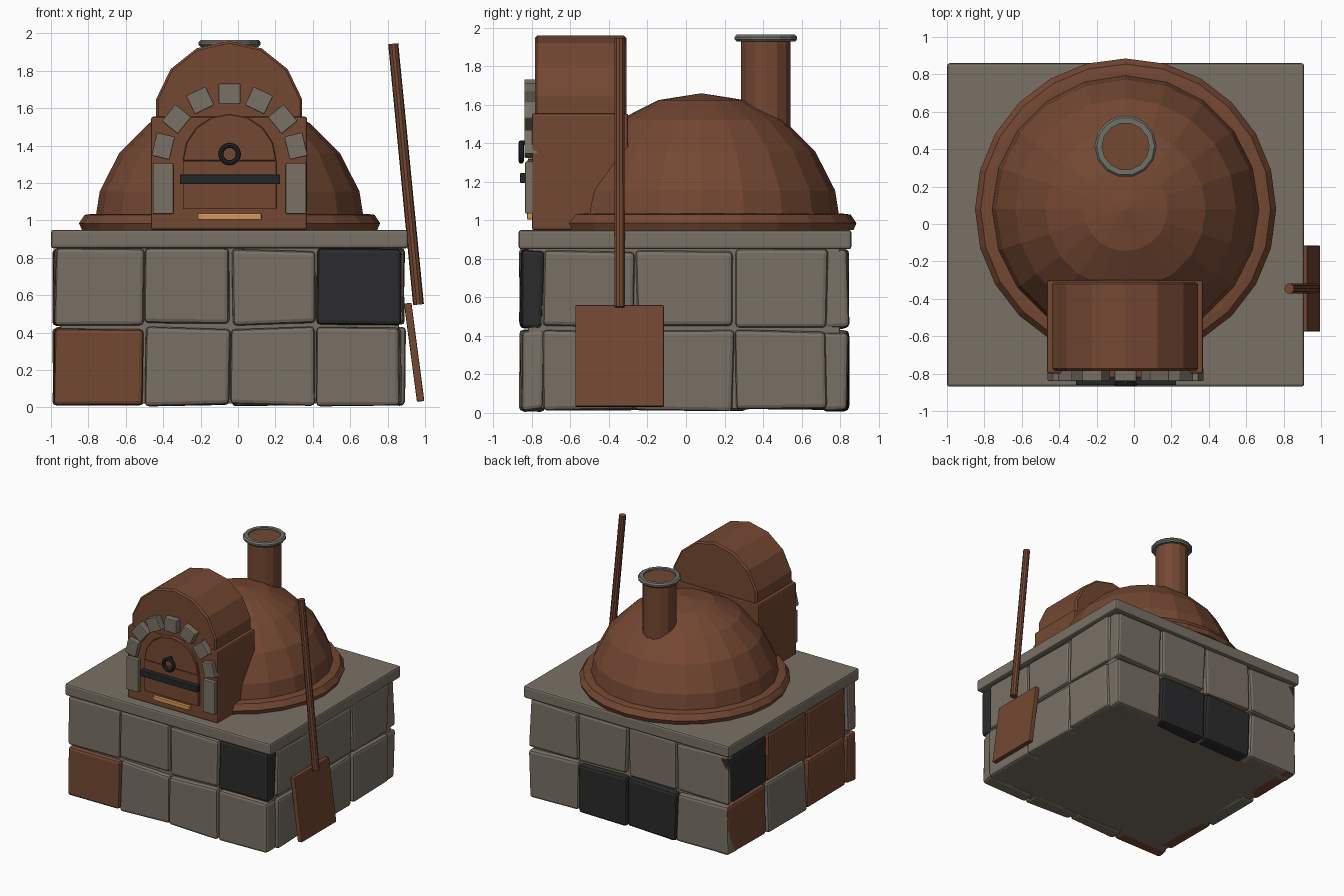
import bpy, bmesh, math, random
from mathutils import Matrix, Vector

random.seed(4)
if "Cube" in bpy.data.objects:
    bpy.data.objects.remove(bpy.data.objects["Cube"])


def material(name, r, g, b):
    m = bpy.data.materials.new(name)
    m.use_nodes = True
    m.diffuse_color = (r, g, b, 1)
    m.node_tree.nodes["Principled BSDF"].inputs["Base Color"].default_value = (r, g, b, 1)
    return m


CLAY = material("brown_clay", 0.175, 0.064, 0.032)
STONE = material("grey_stone", 0.19, 0.164, 0.13)
DARK = material("dark_stone", 0.024, 0.024, 0.026)
IRON = material("black_iron", 0.017, 0.019, 0.022)
CAP = material("cap_grey", 0.165, 0.165, 0.145)
GLOW = material("pale_wood", 0.66, 0.31, 0.1)

CX = -0.045  # centre line of the oven


def finish(name, bm, mat, bevel=0.0, segments=2):
    bmesh.ops.recalc_face_normals(bm, faces=bm.faces)
    mesh = bpy.data.meshes.new(name)
    bm.to_mesh(mesh)
    bm.free()
    mesh.materials.append(mat)
    ob = bpy.data.objects.new(name, mesh)
    bpy.context.collection.objects.link(ob)
    if bevel:
        mod = ob.modifiers.new("bevel", 'BEVEL')
        mod.width, mod.segments = bevel, segments
        mod.angle_limit = math.radians(40)
    return ob


def box(name, mat, x, y, z, bevel=0.008, jitter=0.0, segments=2):
    bm = bmesh.new()
    bmesh.ops.create_cube(bm, size=1)
    for v in bm.verts:
        v.co = Vector([(a + b) / 2 + c * (b - a) + random.uniform(-jitter, jitter)
                       for c, (a, b) in zip(v.co, (x, y, z))])
    return finish(name, bm, mat, bevel, segments)


def prism(name, mat, outline, y0, y1, bevel=0.008):
    """Extrude an (x, z) outline along y."""
    bm = bmesh.new()
    face = bm.faces.new([bm.verts.new((x, y0, z)) for x, z in outline])
    new = bmesh.ops.extrude_face_region(bm, geom=[face])["geom"]
    bmesh.ops.translate(bm, vec=(0, y1 - y0, 0),
                        verts=[g for g in new if isinstance(g, bmesh.types.BMVert)])
    return finish(name, bm, mat, bevel, 1)


def lathe(name, mat, profile, sides, centre):
    """Spin an (r, z) profile about z and close its ends."""
    bm = bmesh.new()
    rings = [[bm.verts.new((r * math.cos(t), r * math.sin(t), z))
              for t in (math.tau * i / sides for i in range(sides))] for r, z in profile]
    for low, high in zip(rings, rings[1:]):
        for i in range(sides):
            j = (i + 1) % sides
            bm.faces.new((low[i], low[j], high[j], high[i]))
    bm.faces.new(rings[0])
    bm.faces.new(rings[-1])
    bmesh.ops.remove_doubles(bm, verts=bm.verts, dist=0.0005)
    ob = finish(name, bm, mat)
    ob.location = (*centre, 0)
    return ob


# Plinth: core, worktop slab and two courses of rough stones
box("plinth_core", STONE, (-0.95, 0.86), (-0.82, 0.8), (0.02, 0.87))
box("worktop", STONE, (-1.0, 0.91), (-0.87, 0.86), (0.85, 0.95), 0.015)

ROWS = [(0.015, 0.425), (0.445, 0.845)]
X_EDGES = [-0.985, -0.5, -0.04, 0.415, 0.875]
RIGHT_Y = [-0.75, -0.265, 0.25, 0.735]
LEFT_Y = [-0.72, -0.2, 0.33, 0.845]
# Colour of every stone, lower course first
FRONT = [[CLAY, STONE, STONE, STONE], [STONE, STONE, STONE, DARK]]
BACK = [[STONE, DARK, DARK, STONE], [STONE] * 4]
LEFT = [[CLAY, STONE, CLAY], [CLAY, CLAY, DARK]]
RIGHT = [[STONE] * 3, [STONE] * 3]


def course(name, colours, edges, depth, row, along_x):
    for i, mat in enumerate(colours):
        run = (edges[i] + 0.006, edges[i + 1] - 0.006)
        x, y = (run, depth) if along_x else (depth, run)
        box(f"{name}_stone", mat, x, y, ROWS[row], 0.022, 0.01)


for row in (0, 1):
    course("front", FRONT[row], X_EDGES, (-0.86, -0.74), row, True)
    course("back", BACK[row], X_EDGES, (0.71, 0.84), row, True)
    course("right", RIGHT[row], RIGHT_Y, (0.75, 0.89), row, False)
    course("left", LEFT[row], LEFT_Y, (-0.985, -0.86), row, False)

# Dome with a flared foot ring
R, DOME_Z = 0.73, 0.93
dome = [(R * math.cos(a), DOME_Z + R * math.sin(a))
        for a in (math.radians(18 * i) for i in range(6))]
lathe("dome", CLAY, dome, 20, (CX, 0.08))
lathe("dome_foot", CLAY, [(0.79, 0.95), (0.805, 0.985), (0.775, 1.03), (0.735, 1.035)],
      24, (CX, 0.08))

# Chimney and its collar
FLUE = (CX, 0.415)
lathe("chimney", CLAY, [(0.132, 1.4), (0.132, 1.95)], 14, FLUE)
lathe("chimney_collar", CAP, [(0.126, 1.93), (0.155, 1.928), (0.166, 1.94), (0.166, 1.953),
                              (0.155, 1.965), (0.126, 1.965), (0.126, 1.93)], 14, FLUE)

# Oven mouth: square block topped with a barrel vault
box("mouth_block", CLAY, (-0.465, 0.37), (-0.8, -0.3), (0.95, 1.555), 0.012)
vault = [(CX - 0.0025 + 0.4 * math.sin(a), 1.56 + 0.4 * math.cos(a))
         for a in (math.tau * i / 14 for i in range(14))]
prism("mouth_vault", CLAY, vault, -0.785, -0.31, 0.012)

# Stone surround: two jambs and seven arch stones
for x in (-0.4, 0.31):
    box("jamb_stone", STONE, (x - 0.055, x + 0.055), (-0.835, -0.77), (1.035, 1.305), 0.006)
for i in range(-3, 4):
    angle = math.radians(25.5 * i)
    stone = box("arch_stone", STONE, (-0.058, 0.058), (-0.84, -0.77), (-0.055, 0.055), 0.006)
    if abs(i) == 3:
        stone.scale = (1.1, 1, 0.9)
    stone.rotation_euler.y = angle
    stone.location = (CX + 0.365 * math.sin(angle), 0, 1.312 + 0.365 * math.cos(angle))

# Door: plank, arched head, bar, ring pull and sill
box("door_plank", CLAY, (-0.295, 0.205), (-0.822, -0.78), (1.06, 1.318), 0.004)
head = [(CX + 0.25 * math.cos(a), 1.32 + 0.25 * math.sin(a))
        for a in (math.pi * i / 8 for i in range(9))]
prism("door_head", CLAY, head, -0.822, -0.78, 0.004)
box("door_bar", IRON, (-0.31, 0.225), (-0.862, -0.82), (1.195, 1.245), 0.004)
box("door_sill", GLOW, (-0.215, 0.125), (-0.825, -0.79), (1.005, 1.037), 0.004)
bpy.ops.mesh.primitive_torus_add(major_radius=0.047, minor_radius=0.014, major_segments=16,
                                 minor_segments=8, location=(CX, -0.856, 1.355),
                                 rotation=(math.pi / 2, 0, 0))
ring = bpy.context.object
ring.name = "ring_pull"
ring.data.materials.append(IRON)
box("ring_mount", IRON, (CX - 0.012, CX + 0.012), (-0.856, -0.82), (1.39, 1.414), 0.003)

# Peel leaning on the right of the plinth
bottom, top = Vector((0.965, -0.345, 0.55)), Vector((0.83, -0.345, 1.945))
axis = top - bottom
bm = bmesh.new()
bmesh.ops.create_cone(bm, cap_ends=True, segments=10, radius1=0.029, radius2=0.027,
                      depth=axis.length)
turn = axis.to_track_quat('Z', 'Y').to_matrix().to_4x4()
bm.transform(Matrix.Translation((top + bottom) / 2) @ turn)
finish("peel_handle", bm, CLAY)
blade = box("peel_blade", CLAY, (-0.02, 0.02), (-0.23, 0.23), (-0.265, 0.265), 0.006)
blade.location = (0.942, -0.345, 0.295)
blade.rotation_euler.y = math.radians(-7.5)
